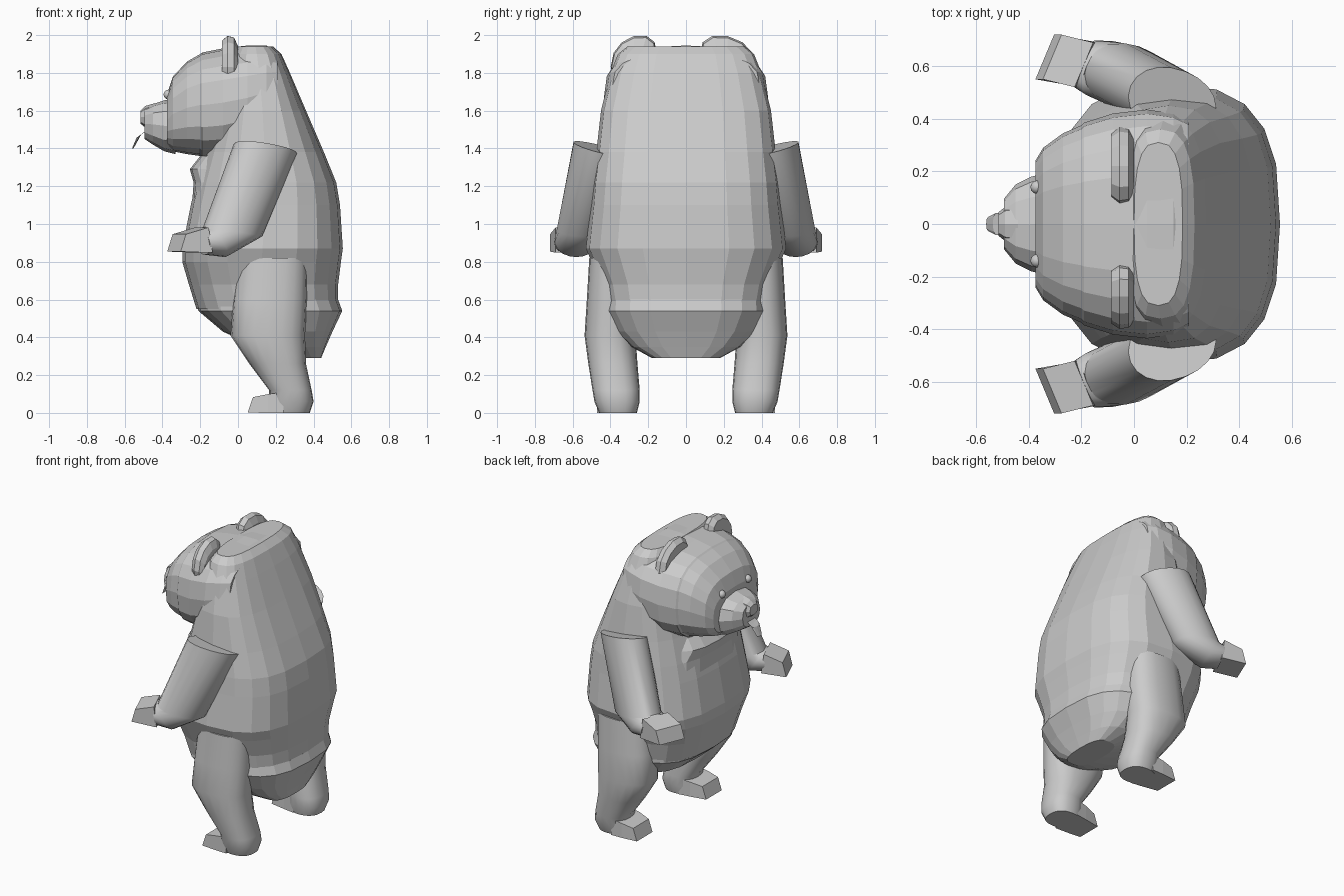
import bpy, bmesh, math
from mathutils import Vector


def loft(name, rings, n=16, power=2.0, side=1, smooth=0, turn=0.0):
    """Skin closed rings given as (centre, u axis, v axis); side=-1 mirrors across y."""
    bm = bmesh.new()
    flip = lambda p: Vector((p[0], p[1] * side, p[2]))
    e = 2 / power
    loops = []
    for c, u, v in rings:
        c, u, v = flip(c), flip(u), flip(v)
        loop = []
        for i in range(n):
            a = math.tau * (i + turn) / n
            ca, sa = round(math.cos(a), 6), round(math.sin(a), 6)
            loop.append(bm.verts.new(c + u * math.copysign(abs(ca) ** e, ca)
                                     + v * math.copysign(abs(sa) ** e, sa)))
        loops.append(loop)
    for a, b in zip(loops, loops[1:]):
        for i in range(n):
            j = (i + 1) % n
            bm.faces.new((a[i], a[j], b[j], b[i]))
    bm.faces.new(loops[0])
    bm.faces.new(loops[-1])
    bmesh.ops.recalc_face_normals(bm, faces=bm.faces)
    me = bpy.data.meshes.new(name)
    bm.to_mesh(me)
    bm.free()
    ob = bpy.data.objects.new(name, me)
    bpy.context.collection.objects.link(ob)
    if smooth:
        bpy.ops.object.select_all(action='DESELECT')
        ob.select_set(True)
        bpy.context.view_layer.objects.active = ob
        bpy.ops.object.shade_smooth_by_angle(angle=math.radians(smooth))
    return ob


def level(z, x0, x1, hy, y=0):
    """Horizontal ring."""
    return ((x0 + x1) / 2, y, z), ((x1 - x0) / 2, 0, 0), (0, hy, 0)


def slice_x(x, z0, z1, hy):
    """Vertical ring facing along x."""
    return (x, 0, (z0 + z1) / 2), (0, hy, 0), (0, 0, (z1 - z0) / 2)


# Torso and back
loft("torso", [level(*r) for r in (
    (0.55, -0.22, 0.53, 0.425), (0.68, -0.26, 0.53, 0.45), (0.80, -0.295, 0.545, 0.50),
    (0.87, -0.295, 0.555, 0.53), (1.10, -0.25, 0.54, 0.505), (1.22, -0.22, 0.52, 0.495),
    (1.38, -0.17, 0.455, 0.475), (1.60, -0.10, 0.36, 0.45), (1.80, -0.05, 0.275, 0.40),
    (1.90, -0.03, 0.23, 0.36), (1.94, 0.0, 0.185, 0.31))], 20, 2.8)

# Rump and lower belly
loft("rump", [level(*r) for r in (
    (0.60, -0.22, 0.53, 0.43), (0.54, -0.21, 0.552, 0.435), (0.43, -0.08, 0.50, 0.375),
    (0.35, 0.10, 0.465, 0.29), (0.29, 0.26, 0.44, 0.18))], 20, 2.8)

# Head with the stepped cheek ruff
loft("head", [slice_x(*r) for r in (
    (-0.375, 1.41, 1.69, 0.24), (-0.345, 1.385, 1.78, 0.29), (-0.27, 1.37, 1.86, 0.345),
    (-0.20, 1.36, 1.90, 0.375), (-0.19, 1.35, 1.908, 0.385), (-0.08, 1.355, 1.93, 0.42),
    (0.05, 1.39, 1.945, 0.435), (0.15, 1.45, 1.945, 0.42), (0.21, 1.55, 1.91, 0.39))], 20, 2.7)

# Chest fold under the chin
loft("chest_fold", [level(*r) for r in (
    (1.08, -0.245, 0.1, 0.38), (1.22, -0.235, 0.1, 0.36), (1.29, -0.255, 0.1, 0.30),
    (1.36, -0.20, 0.1, 0.28))], 16, 2.6)

# Muzzle, nose and tongue
loft("muzzle", [slice_x(*r) for r in (
    (-0.33, 1.37, 1.66, 0.195), (-0.39, 1.385, 1.655, 0.18), (-0.45, 1.42, 1.635, 0.15),
    (-0.495, 1.45, 1.61, 0.095))], 12, 2.4)
loft("nose", [slice_x(*r) for r in (
    (-0.44, 1.51, 1.64, 0.075), (-0.49, 1.51, 1.625, 0.065), (-0.515, 1.53, 1.60, 0.045))], 8, 2.6)
loft("tongue", [
    ((-0.48, 0, 1.50), (0, 0.04, 0), (0.012, 0, 0.012)),
    ((-0.525, 0, 1.465), (0, 0.042, 0), (0.012, 0, 0.008)),
    ((-0.557, 0, 1.40), (0, 0.025, 0), (0.005, 0, 0.002))], 8)

for s, tag in ((1, "left"), (-1, "right")):
    # Eye
    bpy.ops.mesh.primitive_uv_sphere_add(segments=12, ring_count=8, radius=0.026,
                                         location=(-0.368, s * 0.14, 1.685))
    bpy.context.object.name = "eye_" + tag
    bpy.ops.object.shade_smooth_by_angle()

    # Ear: rounded disc, a little wider on one side
    y, w = (0.22, 1.15) if s > 0 else (0.275, 0.95)
    loft("ear_" + tag, [
        ((x, y, z), (0, r * w, -0.25 * r), (0, 0, r)) for x, z, r in (
            (-0.085, 1.86, 0.11), (-0.055, 1.865, 0.13), (-0.02, 1.86, 0.125), (0.0, 1.84, 0.10))],
        12, 2.2, s)

    # Arm bent at the elbow, turned outward at the front
    loft("arm_" + tag, [
        ((0.145, 0.465, 1.40), (0.158, -0.06, -0.033), (0.05, 0.115, 0.02)),
        ((-0.03, 0.56, 0.955), (0.148, -0.05, -0.022), (0.05, 0.115, 0)),
        ((-0.125, 0.59, 0.905), (0.055, -0.01, -0.08), (0.045, 0.105, 0)),
        ((-0.19, 0.61, 0.905), (0.015, 0, -0.068), (0.04, 0.088, 0))], 20, 2.1, s, 40)
    # Paw block
    loft("paw_" + tag, [
        ((-0.18, 0.605, 0.915), (-0.015, 0, 0.095), (0.05, 0.12, 0)),
        ((-0.325, 0.635, 0.90), (0.02, 0, 0.065), (0.05, 0.12, 0))], 4, 2, s, 0, 0.5)

    # Leg
    loft("leg_" + tag, [level(*r) for r in (
        (0.82, 0.0, 0.37, 0.13, 0.382), (0.60, -0.025, 0.365, 0.135, 0.39),
        (0.41, -0.04, 0.355, 0.135, 0.402), (0.26, 0.06, 0.36, 0.13, 0.387),
        (0.12, 0.165, 0.39, 0.125, 0.37), (0.06, 0.165, 0.40, 0.12, 0.365),
        (0.0, 0.17, 0.38, 0.10, 0.36))], 20, 2.4, s, 40)
    # Toes block
    loft("toes_" + tag, [
        ((0.24, 0.365, 0.055), (0, 0.15, 0), (0, 0, 0.077)),
        ((0.16, 0.37, 0.05), (0, 0.14, 0), (0, 0, 0.07)),
        ((0.065, 0.375, 0.042), (0, 0.12, 0), (0.02, 0, 0.058))], 4, 2, s, 0, 0.5)
